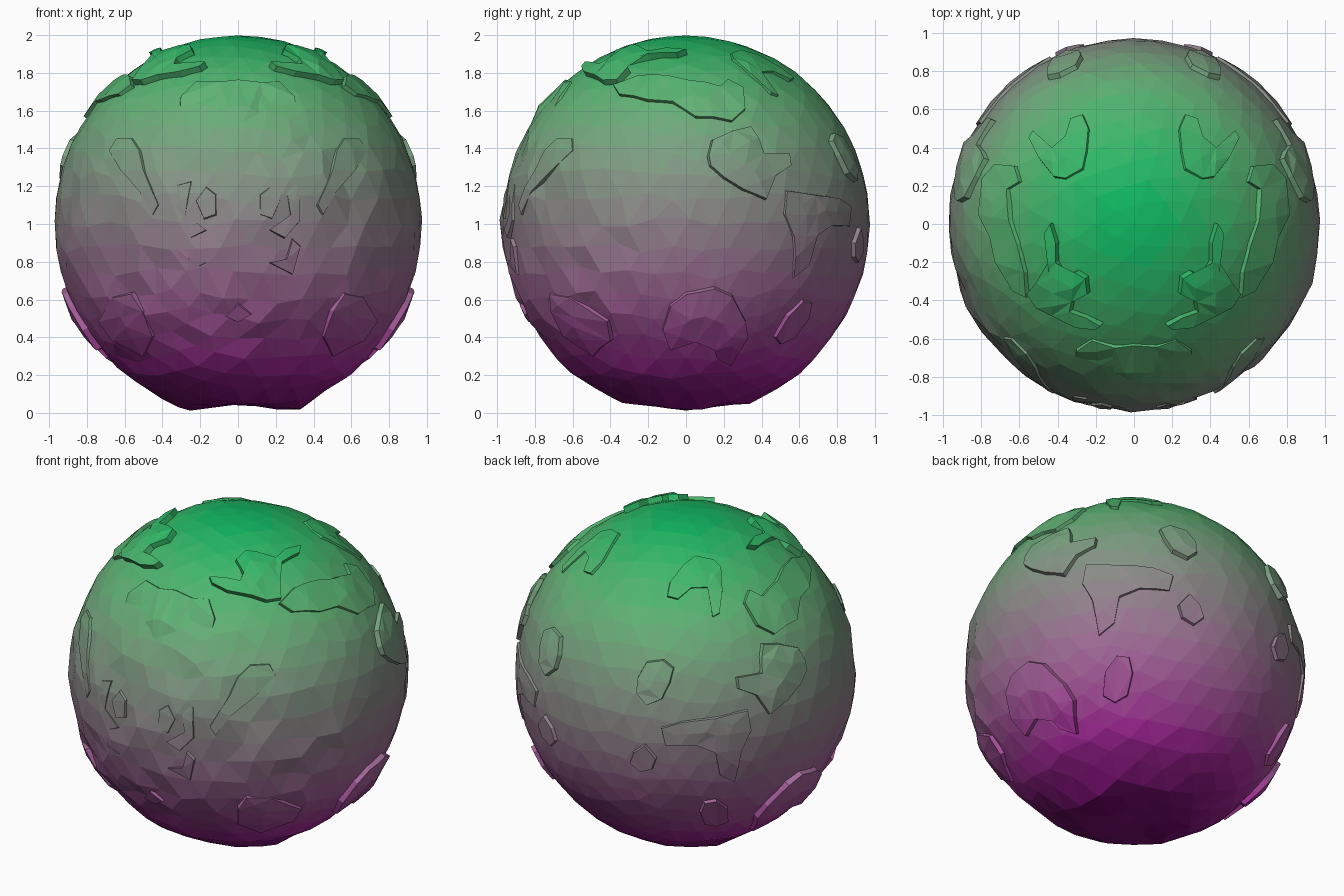
import bpy, bmesh, math, random
from mathutils import Vector

if "Cube" in bpy.data.objects:
    bpy.data.objects.remove(bpy.data.objects["Cube"])
random.seed(4)

R, RZ, CZ = 0.973, 0.992, 1.006     # base radius, vertical radius, centre height

# Green-to-purple height gradient as a stack of banded materials
STOPS = [(0.0, (.17, 0, .15)), (0.25, (.40, .02, .34)), (0.6, (.37, .13, .32)), (1.0, (.27, .23, .25)),
         (1.3, (.22, .32, .23)), (1.65, (.12, .45, .18)), (2.0, (.0, .48, .12))]
BANDS = 64

def gradient(z):
    for (z0, c0), (z1, c1) in zip(STOPS, STOPS[1:]):
        if z <= z1:
            t = (z - z0) / (z1 - z0)
            return [a + (b - a) * t for a, b in zip(c0, c1)] + [1]
    return [*STOPS[-1][1], 1]

mats = []
for i in range(BANDS):
    m = bpy.data.materials.new(f"terrain_band_{i}")
    m.diffuse_color = gradient((i + .5) * 2 / BANDS)
    m.use_nodes = True
    m.node_tree.nodes["Principled BSDF"].inputs["Base Color"].default_value = m.diffuse_color
    mats.append(m)

def finish(name, bm, mirror=False):
    for f in bm.faces:
        z = f.calc_center_median().z
        f.material_index = max(0, min(BANDS - 1, int(z / 2 * BANDS)))
    me = bpy.data.meshes.new(name)
    bm.to_mesh(me)
    bm.free()
    for m in mats:
        me.materials.append(m)
    ob = bpy.data.objects.new(name, me)
    bpy.context.collection.objects.link(ob)
    if mirror:
        ob.modifiers.new("mirror", 'MIRROR').use_axis[0] = True

# Faceted globe, rougher on its front, slightly flattened underneath
bm = bmesh.new()
bmesh.ops.create_icosphere(bm, subdivisions=4, radius=1)
for v in bm.verts:
    d = v.co.normalized()
    rough = .016 if d.y < -.3 and -.75 < d.z < .45 else .003
    r = 1 + (random.uniform(-rough, rough) if abs(d.z) < .99 else 0)
    slide = .025 if abs(d.z) < .9 else 0        # break up the regular grid
    d = (d + Vector([random.uniform(-slide, slide) for _ in range(3)])).normalized()
    v.co = Vector((d.x * R * r, d.y * R * r, d.z * RZ * r + CZ))
    swell = 1 + .06 * math.exp(-((v.co.z - .14) / .13) ** 2)    # fuller low belly
    v.co.x *= swell
    v.co.y *= swell
    ax, ay = abs(v.co.x), abs(v.co.y)
    if v.co.z < .1:                                             # hollow base with two low points
        v.co.z = max(.045, v.co.z - .02)
        if ax < .36:
            v.co.z -= .13 * ax * max(0, 1 - ay / .3)
        v.co.z = max(.003, v.co.z)
finish("globe", bm)

# Orthographic view frames: outlines drawn in a view are projected on the globe
def frame(az, el):
    a, e = math.radians(az), math.radians(el)
    c = Vector((math.sin(a), -math.cos(a), 0))
    z = Vector((0, 0, 1))
    return (Vector((math.cos(a), math.sin(a), 0)), z * math.cos(e) - c * math.sin(e),
            c * math.cos(e) + z * math.sin(e))

VIEWS = {'front': frame(0, 0), 'right': frame(90, 0), 'top': frame(0, 90), 'back': frame(-145, 25)}

def place(d, k):
    return Vector((d.x * (R + k), d.y * (R + k), d.z * (RZ + k) + CZ))

def island(name, view, pts, h, mirror=True, fade=None):
    right, up, toward = VIEWS[view]
    bm = bmesh.new()
    for a, b in pts:
        if view in ('front', 'right'):
            b -= CZ
        elif view == 'back':
            a, b = (a - 685) / 178, (669 - b) / 178
        bm.verts.new((a, b, 0))
    bm.faces.new(bm.verts)
    bmesh.ops.triangulate(bm, faces=bm.faces[:])
    bmesh.ops.subdivide_edges(bm, edges=[e for e in bm.edges if e.calc_length() > .15], cuts=1)
    bmesh.ops.triangulate(bm, faces=bm.faces[:])
    mid = Vector()
    for v in bm.verts:
        a, b = v.co.x, v.co.y
        d = right * a + up * b + toward * math.sqrt(max(.004, .96 - a * a - b * b))
        edge = .75 if v.is_boundary else 1
        k = h * edge + random.uniform(-.004, .004)
        if fade and d.z + CZ < fade:            # lower side melts into the globe
            k = -.012
        v.co = place(d.normalized(), k)
        mid += v.co / len(bm.verts)
    # sloping skirt sinking the rim into the globe
    rim = [e for e in bm.edges if e.is_boundary]
    for v in bmesh.ops.extrude_edge_only(bm, edges=rim)['geom']:
        if isinstance(v, bmesh.types.BMVert):
            out = (v.co - mid).normalized() * .012
            v.co = place((v.co + out - Vector((0, 0, CZ))).normalized(), -.025)
    bmesh.ops.recalc_face_normals(bm, faces=bm.faces[:])
    bm.normal_update()
    centre = Vector((0, 0, CZ))
    if sum(f.normal.dot(f.calc_center_median() - centre) * f.calc_area() for f in bm.faces) < 0:
        bmesh.ops.reverse_faces(bm, faces=bm.faces[:])
    finish(name, bm, mirror)

# Top plateaus
island("crown_leaf", 'top', [(.17, -.52), (.2, -.54), (.3, -.53), (.42, -.47), (.5, -.43), (.55, -.36), (.5, -.3),
       (.42, -.33), (.44, -.2), (.46, -.05), (.43, 0), (.4, -.1), (.4, -.2), (.36, -.28), (.3, -.25), (.25, -.28),
       (.24, -.36), (.32, -.4), (.33, -.45), (.25, -.48)], .045)
island("shoulder_plateau", 'top', [(.6, .22), (.62, .3), (.72, .31), (.79, .24), (.81, .05), (.75, -.07),
       (.72, -.2), (.63, -.35), (.56, -.38), (.57, -.25), (.61, -.1), (.65, .02), (.66, .18)], .024)
island("rear_crown_plateau", 'top', [(.24, .5), (.27, .57), (.33, .55), (.36, .46), (.43, .4), (.53, .49), (.55, .45),
       (.5, .35), (.42, .25), (.36, .24), (.27, .29), (.25, .38)], .015)
# Side plateaus
island("side_plateau", 'right', [(.12, 1.35), (.14, 1.43), (.25, 1.48), (.34, 1.5), (.38, 1.44), (.41, 1.36),
       (.54, 1.36), (.55, 1.3), (.47, 1.25), (.42, 1.13), (.3, 1.18), (.2, 1.24), (.13, 1.3)], .032)
island("lower_side_plateau", 'right', [(-.12, .46), (-.08, .58), (0, .64), (.15, .67), (.24, .63), (.31, .5),
       (.32, .42), (.23, .28), (.16, .32), (.15, .36), (.05, .4), (-.08, .36)], .04)
# Front ridges and plates
island("front_ridge", 'front', [(.52, 1.38), (.56, 1.44), (.64, 1.44), (.68, 1.38), (.62, 1.28), (.52, 1.17),
       (.45, 1.05), (.42, 1.1), (.5, 1.28)], .018)
island("front_peak", 'front', [(.12, 1.05), (.12, 1.15), (.17, 1.19), (.22, 1.12), (.18, 1.03)], .014)
island("front_column", 'front', [(.17, .97), (.25, .93), (.33, 1.02), (.32, 1.2), (.25, 1.22), (.28, 1.05)], .01)
island("front_hook", 'front', [(.17, .8), (.29, .74), (.33, .88), (.29, .92), (.26, .82)], .012)
island("lower_front_plateau", 'front', [(.45, .42), (.5, .55), (.56, .64), (.66, .62), (.73, .5), (.66, .4),
       (.5, .32)], .024)
island("chin_peak", 'front', [(-.06, .52), (0, .58), (.07, .53), (0, .49)], .012, False)
island("brow_plate", 'front', [(-.3, 1.66), (-.22, 1.74), (-.1, 1.735), (0, 1.75), (.12, 1.735), (.22, 1.74),
       (.3, 1.66), (.33, 1.5), (0, 1.47), (-.33, 1.5)], .014, False, fade=1.6)
# Back plateaus, traced from the rear three-quarter view
island("back_knoll", 'back', [(635, 692), (636, 678), (645, 662), (662, 660), (672, 668), (668, 682), (660, 698),
       (645, 704)], .034)
island("back_plateau", 'back', [(660, 728), (680, 722), (715, 718), (748, 710), (752, 730), (742, 750), (735, 782),
       (720, 775), (715, 752), (695, 745), (664, 745)], .015)
island("back_pebble", 'back', [(628, 762), (632, 752), (643, 745), (654, 758), (650, 768), (638, 771)], .026)
island("lower_back_knoll", 'back', [(700, 812), (704, 802), (716, 800), (727, 808), (728, 820), (716, 825),
       (704, 823)], .026)
